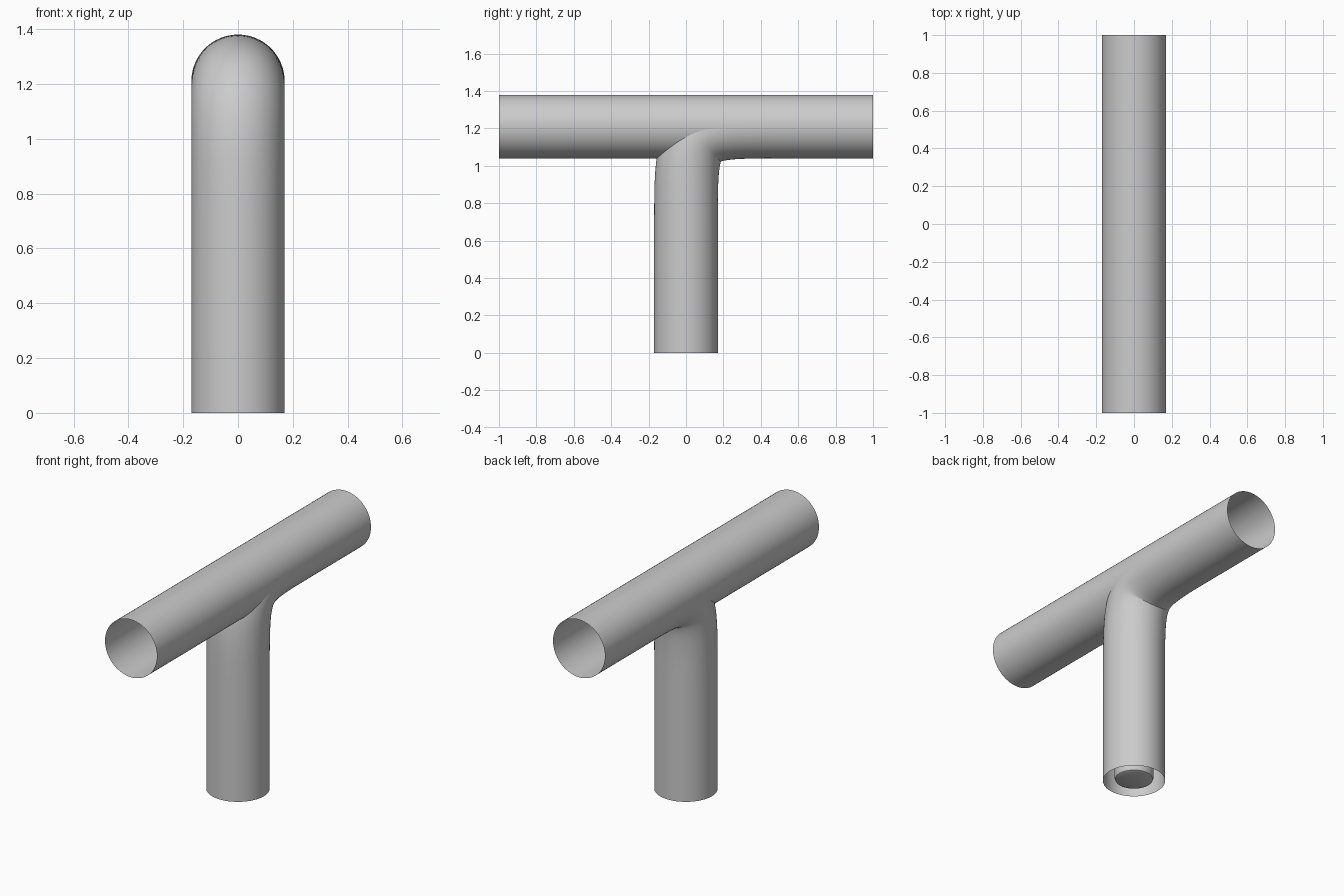
import bpy, bmesh, math
from mathutils import Vector

if "Cube" in bpy.data.objects:
    bpy.data.objects.remove(bpy.data.objects["Cube"])

R = 0.17          # pipe radius
TOP = 1.21        # axis height of the cross pipe
BEND = 0.52       # length of the bend along each leg
SEG = 64


def sweep(name, path, radius, cap=False):
    """Tube along (y, z, tilt) stations lying in the x = 0 plane."""
    bm = bmesh.new()
    rings = []
    for y, z, tilt, scale in path:
        normal = Vector((0, -math.cos(tilt), math.sin(tilt)))
        ring = []
        for i in range(SEG):
            a = 2 * math.pi * i / SEG
            offset = Vector((math.cos(a), 0, 0)) + normal * -math.sin(a)
            ring.append(bm.verts.new(Vector((0, y, z)) + offset * radius * scale))
        rings.append(ring)
    for low, high in zip(rings, rings[1:]):
        for i in range(SEG):
            j = (i + 1) % SEG
            bm.faces.new((low[i], low[j], high[j], high[i]))
    if cap:
        bm.faces.new(rings[0][::-1])
        bm.faces.new(rings[-1])
    mesh = bpy.data.meshes.new(name)
    bm.to_mesh(mesh)
    bm.free()
    ob = bpy.data.objects.new(name, mesh)
    bpy.context.collection.objects.link(ob)
    bpy.ops.object.select_all(action='DESELECT')
    bpy.context.view_layer.objects.active = ob
    ob.select_set(True)
    bpy.ops.object.shade_smooth_by_angle(angle=math.radians(40))
    return ob


# Straight open cross pipe
sweep("cross_pipe", [(-1, TOP, math.pi / 2, 1), (1, TOP, math.pi / 2, 1)], R)

# Upright pipe that bends into the cross pipe
path = [(0, 0, 0, 1)]
for k in range(33):
    t = k / 32
    path.append((BEND * t**3, TOP - BEND * (1 - t)**3,
                 math.atan2(t * t, (1 - t)**2), 1))
sweep("upright_bent_pipe", path, R)

# Narrow core with a rounded lower edge inside the upright
sweep("inner_core", [(0, 0.005, 0, 0.85), (0, 0.01, 0, 0.95),
                     (0, 0.025, 0, 1), (0, 0.9, 0, 1)], 0.108, cap=True)
